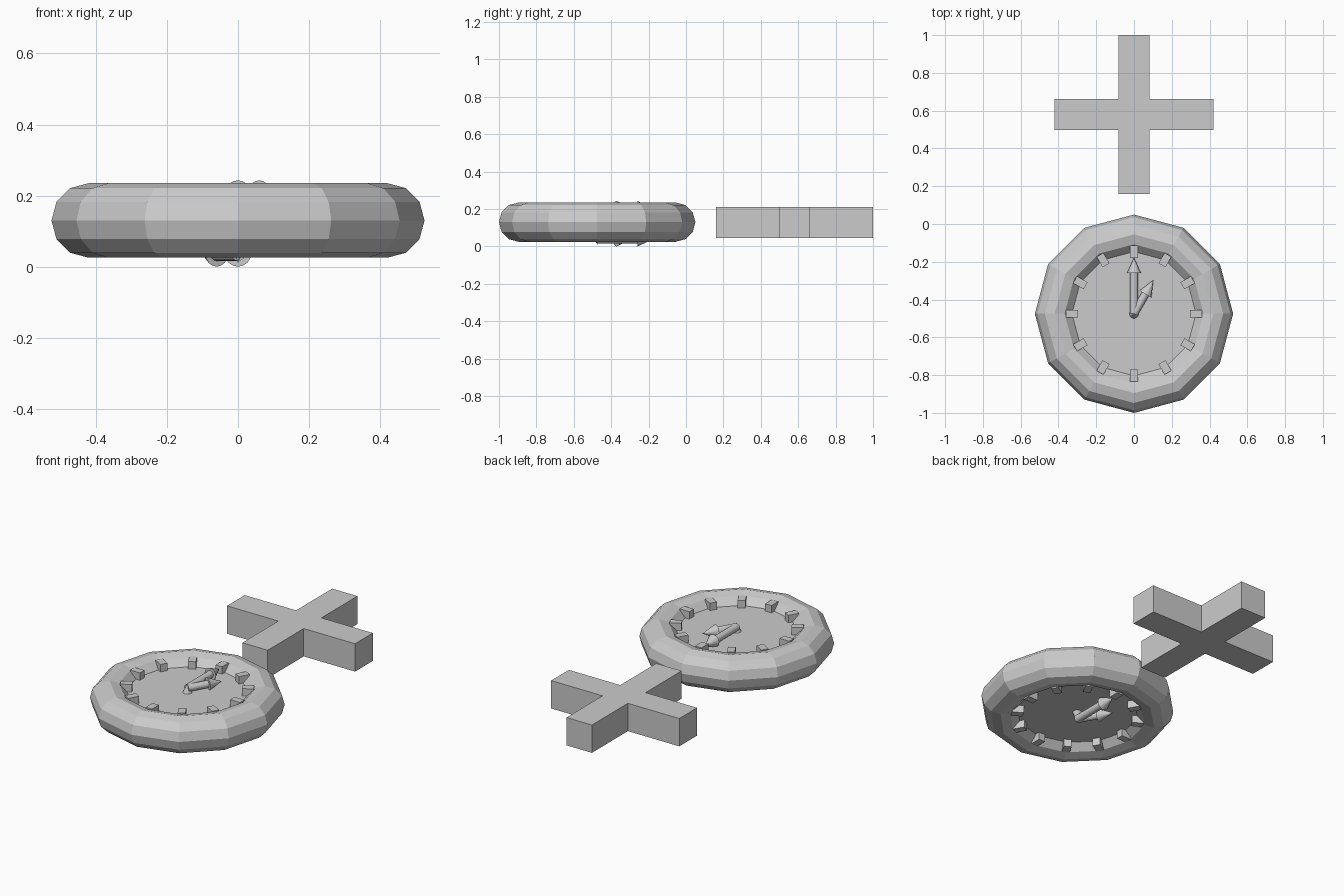
import bpy, bmesh, math
from mathutils import Vector, Matrix

if "Cube" in bpy.data.objects:
    bpy.data.objects.remove(bpy.data.objects["Cube"])

CY, CZ = -0.475, 0.13   # centre of the clock


def finish(bm, name):
    bmesh.ops.recalc_face_normals(bm, faces=bm.faces)
    me = bpy.data.meshes.new(name)
    bm.to_mesh(me)
    bm.free()
    ob = bpy.data.objects.new(name, me)
    bpy.context.collection.objects.link(ob)
    return ob


def cone(bm, p, q, r1, r2, n=16):
    """Add a capped cone or cylinder from p to q."""
    p, q = Vector(p), Vector(q)
    rot = (q - p).to_track_quat('Z', 'Y').to_matrix().to_4x4()
    bmesh.ops.create_cone(bm, cap_ends=True, segments=n, radius1=r1, radius2=r2,
                          depth=(q - p).length,
                          matrix=Matrix.Translation((p + q) / 2) @ rot)


# Rim: 12 x 12 faceted ring
bpy.ops.mesh.primitive_torus_add(major_segments=12, minor_segments=12,
                                 major_radius=0.42, minor_radius=0.105,
                                 location=(0, CY, CZ))
bpy.context.object.name = "clock_rim"

# Dial: 12-sided disc recessed on both sides
bm = bmesh.new()
cone(bm, (0, CY, CZ - 0.051), (0, CY, CZ + 0.051), 0.335, 0.335, 12)
finish(bm, "clock_dial")

# Hour marks: radial blocks showing on both faces
bm = bmesh.new()
for i in range(12):
    bmesh.ops.create_cube(bm, size=1, matrix=Matrix.Translation((0, CY, CZ))
                          @ Matrix.Rotation(i * math.pi / 6, 4, 'Z')
                          @ Matrix.Translation((0.328, 0, 0))
                          @ Matrix.Diagonal((0.064, 0.042, 0.19, 1)))
finish(bm, "hour_marks")


# Arrow hands and pivot, one set on each face
def hands(name, side, z):
    for part, ang, neck, tip in (("minute_hand", 0, 0.215, 0.297),
                                 ("hour_hand", math.pi / 6, 0.12, 0.205)):
        d = Vector((side * math.sin(ang), math.cos(ang), 0))
        o = Vector((0, CY, z))
        bm = bmesh.new()
        cone(bm, o, o + d * neck, 0.021, 0.021)
        cone(bm, o + d * neck, o + d * tip, 0.037, 0)
        finish(bm, name + "_" + part)
    bm = bmesh.new()
    cone(bm, (0, CY, CZ + side * 0.04), (0, CY, z + side * 0.027), 0.03, 0)
    finish(bm, name + "_pivot")


hands("front", 1, 0.206)
hands("back", -1, 0.037)

# Plus-shaped piece: one outline, extruded
a, b, c = 0.083, 0.42, 0.58
corner = [(b, -a), (b, a), (a, a)]
bm = bmesh.new()
outline = []
for k in range(4):
    m = Matrix.Rotation(k * math.pi / 2, 3, 'Z')
    outline += [bm.verts.new(m @ Vector((x, y, 0)) + Vector((0, c, 0.045)))
                for x, y in corner]
face = bm.faces.new(outline)
ext = bmesh.ops.extrude_face_region(bm, geom=[face], use_keep_orig=True)
bmesh.ops.translate(bm, vec=(0, 0, 0.165),
                    verts=[v for v in ext["geom"] if isinstance(v, bmesh.types.BMVert)])
finish(bm, "plus_block")
